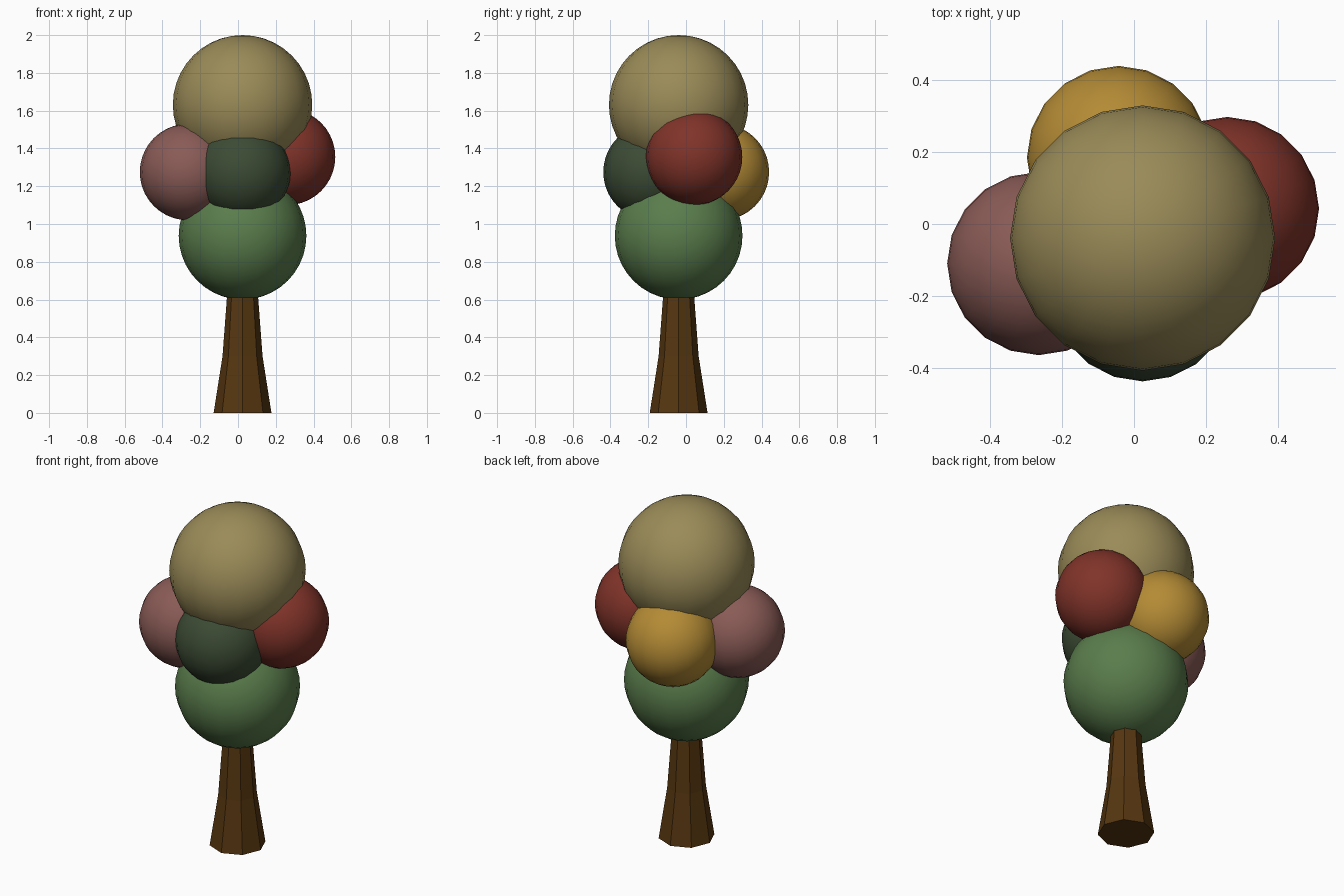
import bpy
import bmesh
import math

cube = bpy.data.objects.get("Cube")
if cube:
    bpy.data.objects.remove(cube, do_unlink=True)


def make_material(name, srgb):
    """Flat material from 0-255 display values, stored as linear."""
    color = [(c / 255 / 12.92) if c < 11 else ((c / 255 + 0.055) / 1.055) ** 2.4 for c in srgb] + [1]
    mat = bpy.data.materials.new(name)
    mat.use_nodes = True
    mat.diffuse_color = color
    bsdf = mat.node_tree.nodes["Principled BSDF"]
    bsdf.inputs["Base Color"].default_value = color
    bsdf.inputs["Roughness"].default_value = 0.9
    return mat


def add_foliage(name, center, radius, mat):
    bpy.ops.mesh.primitive_uv_sphere_add(segments=20, ring_count=20, radius=radius, location=center)
    ball = bpy.context.object
    ball.name = name
    ball.data.materials.append(mat)
    bpy.ops.object.shade_smooth()


def add_trunk(name, x, y, profile, sides, mat):
    """Faceted flared column lofted through (radius, height) rings."""
    bm = bmesh.new()
    rings = []
    for radius, z in profile:
        angles = [math.tau * i / sides for i in range(sides)]
        rings.append([bm.verts.new((radius * math.cos(a), radius * math.sin(a), z)) for a in angles])
    for low, high in zip(rings, rings[1:]):
        for i in range(sides):
            j = (i + 1) % sides
            bm.faces.new((low[i], low[j], high[j], high[i]))
    bm.faces.new(rings[0][::-1])
    bm.faces.new(rings[-1])
    mesh = bpy.data.meshes.new(name)
    bm.to_mesh(mesh)
    bm.free()
    mesh.materials.append(mat)
    trunk = bpy.data.objects.new(name, mesh)
    trunk.location = (x, y, 0)
    bpy.context.collection.objects.link(trunk)


AXIS_X, AXIS_Y = 0.024, -0.039
SIDE_RADIUS = 0.255

# Trunk: eight flat sides, flared at the base
add_trunk("trunk", AXIS_X, AXIS_Y, [(0.153, 0), (0.106, 0.3), (0.082, 0.62), (0.08, 0.7)], 8,
          make_material("bark brown", (86, 54, 16)))

# Large foliage balls stacked on the trunk
add_foliage("lower_foliage", (AXIS_X, AXIS_Y, 0.938), 0.338, make_material("leaf green", (90, 125, 76)))
add_foliage("upper_foliage", (AXIS_X, AXIS_Y, 1.631), 0.369, make_material("dry tan", (154, 139, 88)))

# Smaller balls around the middle
add_foliage("left_foliage", (0.26, 0.043, 1.355), SIDE_RADIUS, make_material("brick red", (128, 51, 41)))
add_foliage("right_foliage", (-0.265, -0.11, 1.275), SIDE_RADIUS, make_material("dusty pink", (138, 91, 86)))
add_foliage("front_foliage", (AXIS_X, -0.183, 1.275), SIDE_RADIUS, make_material("dark green", (60, 75, 52)))
add_foliage("back_foliage", (-0.043, 0.185, 1.275), SIDE_RADIUS, make_material("golden yellow", (180, 139, 53)))
